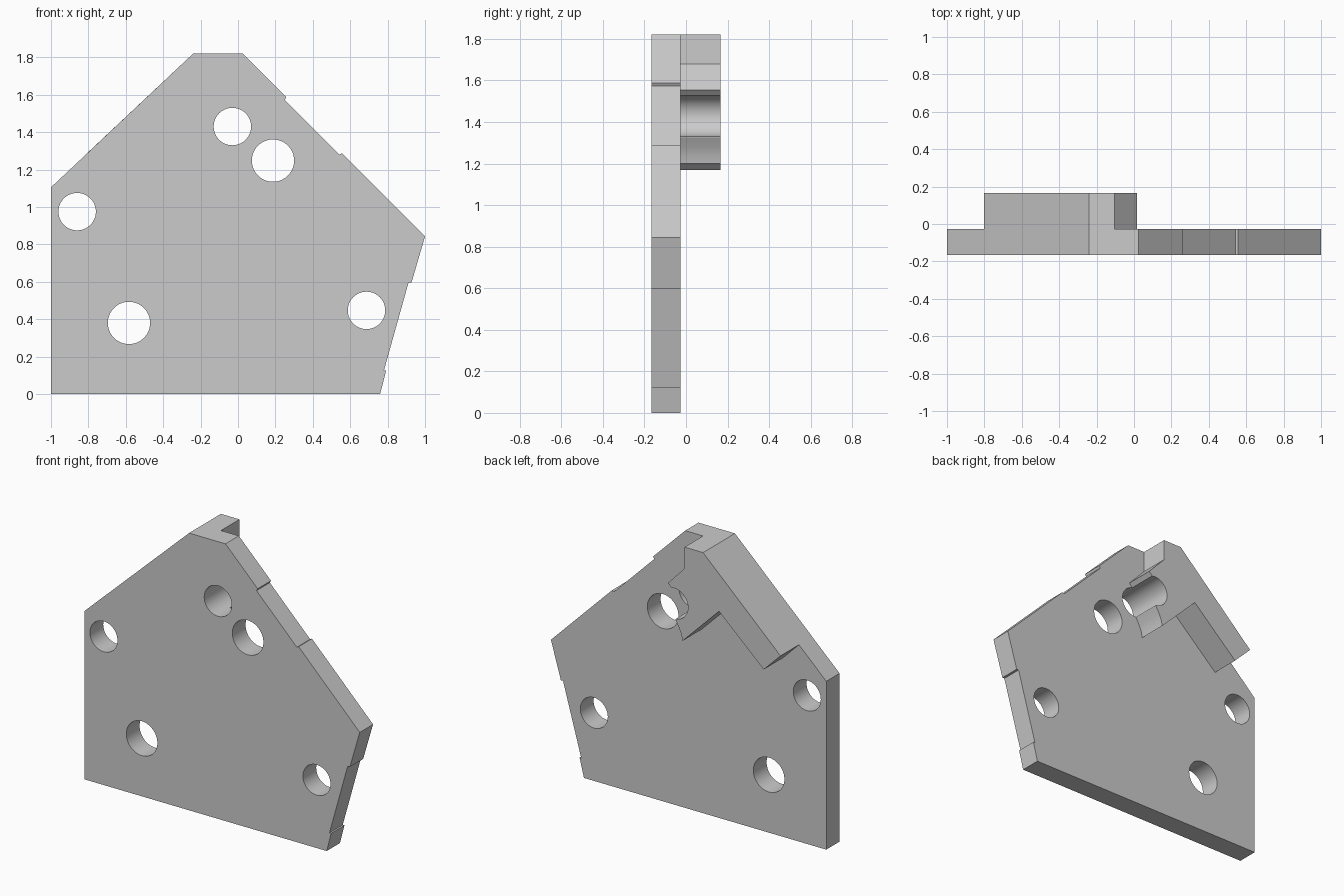
import bpy, bmesh
from mathutils import Matrix, Vector

cube = bpy.data.objects.get("Cube")
if cube:
    bpy.data.objects.remove(cube, do_unlink=True)

FRONT, STEP, BACK = -0.165, -0.027, 0.165

grey = bpy.data.materials.new("plain grey")
grey.use_nodes = True
grey.diffuse_color = (0.6, 0.6, 0.6, 1)
grey.node_tree.nodes["Principled BSDF"].inputs["Base Color"].default_value = (0.6, 0.6, 0.6, 1)


def make_object(name, bm):
    bmesh.ops.recalc_face_normals(bm, faces=bm.faces)
    mesh = bpy.data.meshes.new(name)
    bm.to_mesh(mesh)
    bm.free()
    mesh.materials.append(grey)
    obj = bpy.data.objects.new(name, mesh)
    bpy.context.collection.objects.link(obj)
    return obj


def extrude_profile(name, points, y0, y1):
    """Extrude an (x, z) outline from y0 to y1."""
    bm = bmesh.new()
    face = bm.faces.new([bm.verts.new((x, y0, z)) for x, z in points])
    new = bmesh.ops.extrude_face_region(bm, geom=[face])["geom"]
    verts = [v for v in new if isinstance(v, bmesh.types.BMVert)]
    bmesh.ops.translate(bm, verts=verts, vec=Vector((0, y1 - y0, 0)))
    # extruding a lone face keeps the starting cap
    return make_object(name, bm)


# Main plate with shallow reliefs along both right-hand edges
plate = extrude_profile("base_plate", [
    (-1, 0), (0.76, 0), (0.792, 0.125), (0.78, 0.125), (0.912, 0.597),
    (0.928, 0.597), (1, 0.843), (0.556, 1.287), (0.543, 1.28), (0.25, 1.573),
    (0.258, 1.588), (0.025, 1.82), (-0.24, 1.82), (-1, 1.105)], FRONT, STEP)

# Raised clamp block on the back, with a notch and a hooked arm
block = extrude_profile("clamp_block", [
    (-0.24, 1.82), (-0.105, 1.82), (-0.105, 1.68), (0.015, 1.553),
    (-0.017, 1.518), (-0.03, 1.43), (-0.04, 1.325), (-0.065, 1.28),
    (-0.082, 1.24), (-0.09, 1.2), (-0.355, 1.465), (-0.68, 1.17),
    (-0.802, 1.292)], STEP, BACK)

# Bolt holes: x, z, radius
holes = [(-0.03, 1.43, 0.1), (0.187, 1.248, 0.113), (-0.86, 0.975, 0.1),
         (-0.583, 0.38, 0.113), (0.687, 0.447, 0.1)]
bm = bmesh.new()
for x, z, radius in holes:
    bmesh.ops.create_cone(
        bm, cap_ends=True, segments=64, radius1=radius, radius2=radius, depth=1,
        matrix=Matrix.Translation((x, 0, z)) @ Matrix.Rotation(1.5707963, 4, "X"))
cutter = make_object("hole_cutter", bm)
cutter.hide_render = True

for obj in (plate, block):
    bpy.ops.object.select_all(action="DESELECT")
    obj.select_set(True)
    bpy.context.view_layer.objects.active = obj
    cut = obj.modifiers.new("holes", "BOOLEAN")
    cut.operation, cut.solver, cut.object = "DIFFERENCE", "EXACT", cutter
    bpy.ops.object.modifier_apply(modifier=cut.name)
    bpy.ops.object.shade_smooth_by_angle(angle=0.35)

bpy.data.objects.remove(cutter, do_unlink=True)
